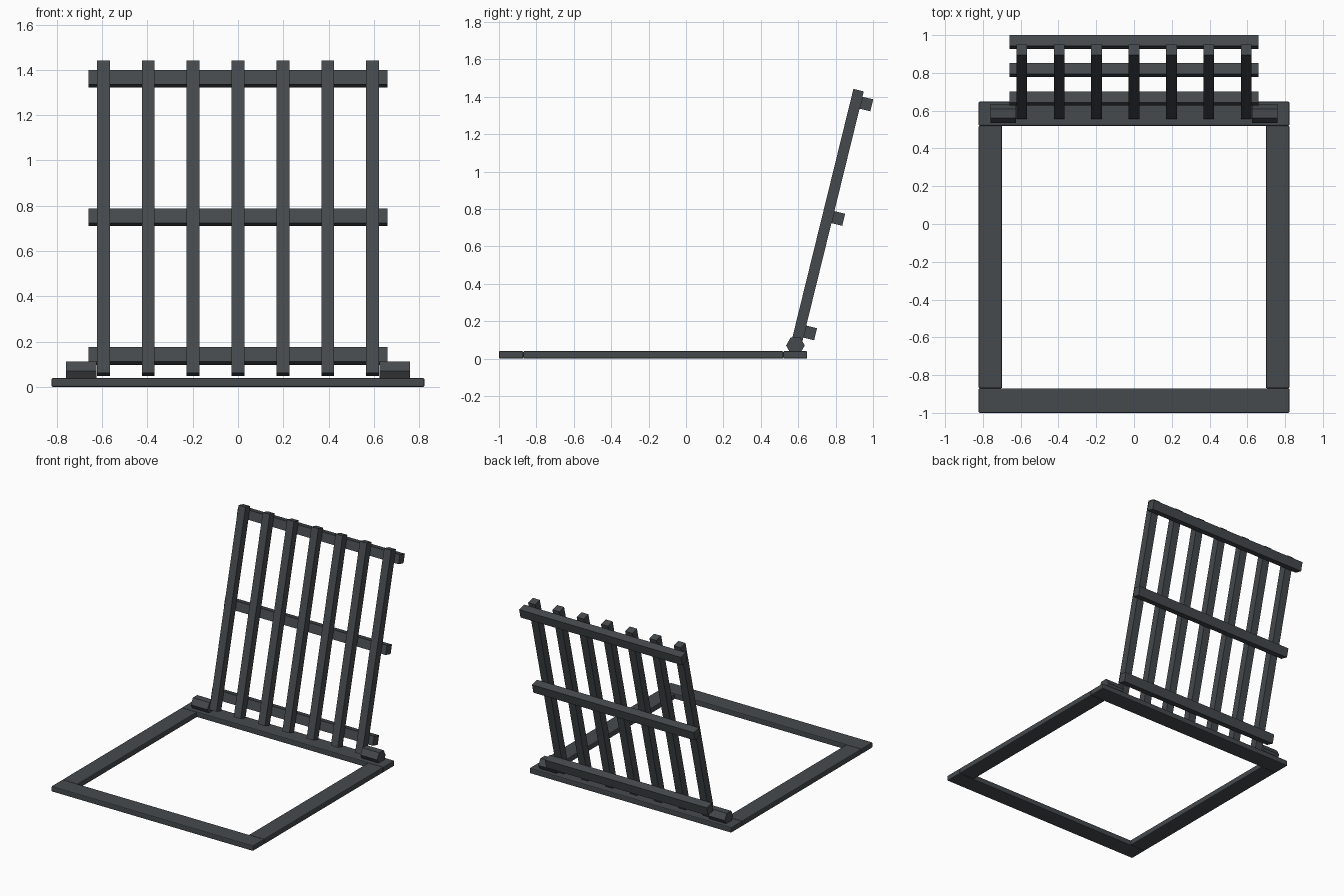
import bpy, math
from mathutils import Matrix, Vector

if "Cube" in bpy.data.objects:
    bpy.data.objects.remove(bpy.data.objects["Cube"])

iron = bpy.data.materials.new("dark_iron")
iron.diffuse_color = (0.06, 0.068, 0.074, 1)
iron.use_nodes = True
iron.node_tree.nodes["Principled BSDF"].inputs["Base Color"].default_value = iron.diffuse_color


def box(name, size, matrix, bevel=0.0):
    """Box of the given size placed by a matrix, with an optional small edge bevel."""
    bpy.ops.mesh.primitive_cube_add(size=1)
    ob = bpy.context.object
    ob.name = name
    ob.data.transform(Matrix.Diagonal((*size, 1)))
    ob.matrix_world = matrix
    ob.data.materials.append(iron)
    if bevel:
        mod = ob.modifiers.new("edge_bevel", "BEVEL")
        mod.width = bevel
        mod.segments = 2
    return ob


# Flat ground frame: front and rear rails with side rails fitted between them
H = 0.04
for name, y0, y1 in (("frame_front_rail", -1.0, -0.87), ("frame_rear_rail", 0.52, 0.648)):
    box(name, (1.645, y1 - y0, H), Matrix.Translation((0, (y0 + y1) / 2, H / 2)), 0.006)
for side, s in (("left", -1), ("right", 1)):
    box(f"frame_{side}_rail", (0.124, 1.39, H),
        Matrix.Translation((s * 0.7605, -0.175, H / 2)), 0.006)

# Hexagonal hinge knuckles on the rear rail
for side, s in (("left", -1), ("right", 1)):
    bpy.ops.mesh.primitive_cylinder_add(vertices=6, radius=0.05, depth=0.136)
    ob = bpy.context.object
    ob.name = f"hinge_{side}"
    # lay along x with corners pointing to front and back
    ob.data.transform(Matrix.Rotation(math.radians(90), 4, "Y"))
    ob.location = (s * 0.692, 0.585, 0.07)
    ob.data.materials.append(iron)

# Open grate, leaning back; local z runs along the bars, local y is its rear side
grate = Matrix.Translation((0, 0.7535, 0.7455)) @ Matrix.Rotation(math.radians(-13.8), 4, "X")
for i in range(7):
    box(f"grate_bar_{i + 1}", (0.057, 0.057, 1.42),
        grate @ Matrix.Translation(((i - 3) * 0.198, 0, 0)))
for name, u in (("lower", -0.612), ("middle", 0.018), ("upper", 0.648)):
    box(f"grate_{name}_crossbar", (1.32, 0.06, 0.066),
        grate @ Matrix.Translation((0, 0.058, u)))
